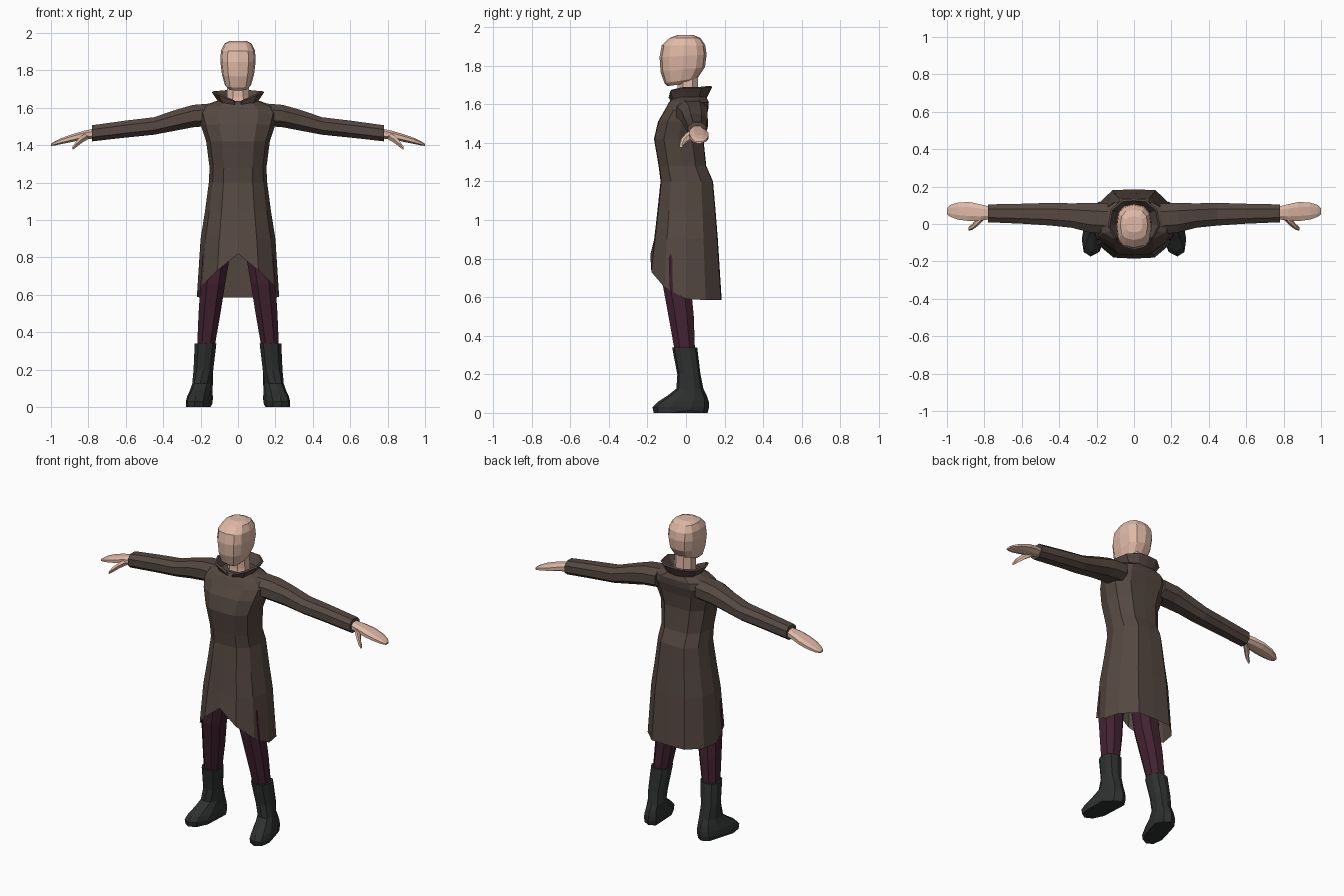
import bpy, bmesh, math


def material(name, r, g, b):
    m = bpy.data.materials.new(name)
    lin = [((c / 255 + 0.055) / 1.055) ** 2.4 for c in (r, g, b)]
    m.diffuse_color = (*lin, 1)
    return m


SKIN = material("skin", 224, 185, 166)
COAT = material("brown_cloth", 85, 72, 65)
TROUSER = material("plum_cloth", 66, 34, 49)
LEATHER = material("black_leather", 46, 48, 48)


def loft(name, rings, mat, start=True, end=True, closed=True, mirror=False, thick=0):
    """Skin a list of equal-length point rings."""
    bm = bmesh.new()
    vs = [[bm.verts.new(p) for p in ring] for ring in rings]
    n = len(rings[0])
    for a, b in zip(vs, vs[1:]):
        for i in range(n if closed else n - 1):
            j = (i + 1) % n
            bm.faces.new((a[i], a[j], b[j], b[i]))
    if start:
        bm.faces.new(vs[0])
    if end:
        bm.faces.new(vs[-1])
    bmesh.ops.recalc_face_normals(bm, faces=bm.faces)
    me = bpy.data.meshes.new(name)
    bm.to_mesh(me)
    bm.free()
    me.materials.append(mat)
    ob = bpy.data.objects.new(name, me)
    bpy.context.collection.objects.link(ob)
    if thick:
        ob.modifiers.new("thickness", "SOLIDIFY").thickness = thick
    if mirror:
        ob.modifiers.new("mirror", "MIRROR").use_mirror_merge = False
    return ob


def oval(n, power=1.0, turn=0.0):
    """Unit ring; a power under 1 makes it boxier."""
    out = []
    for i in range(n):
        a = math.tau * i / n + turn
        c, s = math.cos(a), math.sin(a)
        out.append((math.copysign(abs(c) ** power, c), math.copysign(abs(s) ** power, s)))
    return out


def flat_ring(shape, z, x0, x1, y0, y1, slope=0.0):
    """Horizontal ring filling the given x and y range."""
    cx, cy, rx, ry = (x0 + x1) / 2, (y0 + y1) / 2, (x1 - x0) / 2, (y1 - y0) / 2
    return [(cx + u * rx, cy + v * ry, z + slope * v * ry) for u, v in shape]


def side_ring(shape, x, y0, y1, z0, z1):
    """Upright ring across the arm."""
    return [(x, (y0 + y1) / 2 + u * (y1 - y0) / 2, (z0 + z1) / 2 + v * (z1 - z0) / 2)
            for u, v in shape]


# Coat body: faceted section, hem rising to a notch at the front
half = [(0, -1), (0.5, -0.97), (0.87, -0.6), (1, 0), (0.9, 0.55), (0.52, 0.98), (0, 1)]
section = half + [(-u, v) for u, v in half[-2:0:-1]]
hem_half = [0.82, 0.73, 0.65, 0.59, 0.585, 0.585, 0.585]
hem = hem_half + hem_half[-2:0:-1]
body = [(0.59, 0.22, -0.185, 0.185), (0.9, 0.2, -0.165, 0.165), (1.05, 0.176, -0.148, 0.153),
        (1.2, 0.156, -0.132, 0.14), (1.28, 0.152, -0.142, 0.105), (1.42, 0.17, -0.166, 0.09),
        (1.51, 0.2, -0.145, 0.1), (1.57, 0.215, -0.11, 0.115), (1.61, 0.19, -0.088, 0.118),
        (1.637, 0.115, -0.066, 0.105)]
rings = [flat_ring(section, z, -w, w, f, b) for z, w, f, b in body]
rings[0] = [(x, y, z) for (x, y, _), z in zip(rings[0], hem)]
loft("coat_body", rings, COAT, start=False)

# Sleeves
eight = oval(8, 0.85, math.pi / 8)
sleeve = [(0.14, -0.06, 0.115, 1.50, 1.628), (0.24, -0.05, 0.118, 1.492, 1.62),
          (0.33, -0.025, 0.115, 1.475, 1.594), (0.45, -0.012, 0.117, 1.453, 1.553),
          (0.60, -0.002, 0.112, 1.438, 1.535), (0.78, 0.006, 0.108, 1.418, 1.51)]
loft("sleeve", [side_ring(eight, *s) for s in sleeve], COAT, mirror=True)

# Hands with thumbs
hand = [(0.76, 0.025, 0.092, 1.435, 1.492), (0.82, 0.015, 0.108, 1.43, 1.48),
        (0.88, 0.012, 0.121, 1.418, 1.462), (0.94, 0.02, 0.118, 1.406, 1.441),
        (0.98, 0.035, 0.105, 1.398, 1.422), (1.0, 0.05, 0.085, 1.396, 1.408)]
loft("hand", [side_ring(eight, *h) for h in hand], SKIN, mirror=True)
six = oval(6)
thumb = [(0.80, 0.025, 0.07, 1.43, 1.475), (0.835, -0.01, 0.04, 1.41, 1.455),
         (0.865, -0.032, 0.0, 1.387, 1.424), (0.885, -0.035, -0.017, 1.374, 1.394)]
loft("thumb", [side_ring(six, *t) for t in thumb], SKIN, mirror=True)

# Collar: flared strip, open at the front
low = [(0.012, -0.07, 1.622), (0.07, -0.058, 1.622), (0.09, 0, 1.63),
       (0.08, 0.06, 1.63), (0.045, 0.09, 1.635), (0, 0.095, 1.635)]
top = [(0.02, -0.08, 1.64), (0.095, -0.075, 1.675), (0.13, -0.01, 1.69),
       (0.115, 0.075, 1.69), (0.06, 0.12, 1.695), (0, 0.125, 1.695)]
strip = [p + [(-x, y, z) for x, y, z in p[-2::-1]] for p in (low, top)]
loft("collar", strip, COAT, False, False, closed=False, thick=0.012)

# Neck and head
neck = [(1.60, 0.07, -0.055, 0.075), (1.66, 0.063, -0.048, 0.068), (1.76, 0.06, -0.05, 0.065)]
loft("neck", [flat_ring(eight, z, -w, w, f, b) for z, w, f, b in neck], SKIN)
skull = oval(12, 0.75)
head = [(1.702, 0.05, -0.095, 0.02), (1.722, 0.07, -0.112, 0.06), (1.78, 0.086, -0.132, 0.098),
        (1.85, 0.095, -0.137, 0.107), (1.905, 0.091, -0.126, 0.1), (1.943, 0.073, -0.085, 0.075),
        (1.958, 0.045, -0.045, 0.04)]
slopes = [0.15, 0.15, 0.1, 0.05, 0, 0, 0]
loft("head", [flat_ring(skull, z, -w, w, f, b, s) for (z, w, f, b), s in zip(head, slopes)],
     SKIN)

# Trouser legs
leg = [(0.32, 0.122, 0.222, -0.062, 0.05), (0.5, 0.09, 0.215, -0.095, 0.045),
       (0.66, 0.064, 0.205, -0.125, 0.03), (0.8, 0.04, 0.195, -0.13, 0.035),
       (0.95, 0.01, 0.165, -0.12, 0.07)]
loft("trouser_leg", [flat_ring(eight, *r) for r in leg], TROUSER, mirror=True)

# Boots: shaft widening into a foot that turns slightly outward
ten = oval(10, 0.85, math.pi / 10)
boot = [(0.34, 0.113, 0.234, -0.072, 0.058), (0.2, 0.13, 0.24, -0.045, 0.075),
        (0.125, 0.14, 0.246, -0.05, 0.09), (0.09, 0.142, 0.254, -0.095, 0.108),
        (0.058, 0.138, 0.264, -0.145, 0.118), (0.03, 0.137, 0.268, -0.174, 0.12),
        (0.006, 0.14, 0.266, -0.168, 0.112)]
rings = []
for k, r in enumerate(boot):
    turn = 0.0 if k < 2 else 0.17
    rings.append([(x - turn * y, y, max(z, 0) if k < 6 else (0.0 if y < -0.06 or y > 0.06 else 0.014))
                  for x, y, z in flat_ring(ten, *r)])
loft("boot", rings, LEATHER, mirror=True)
